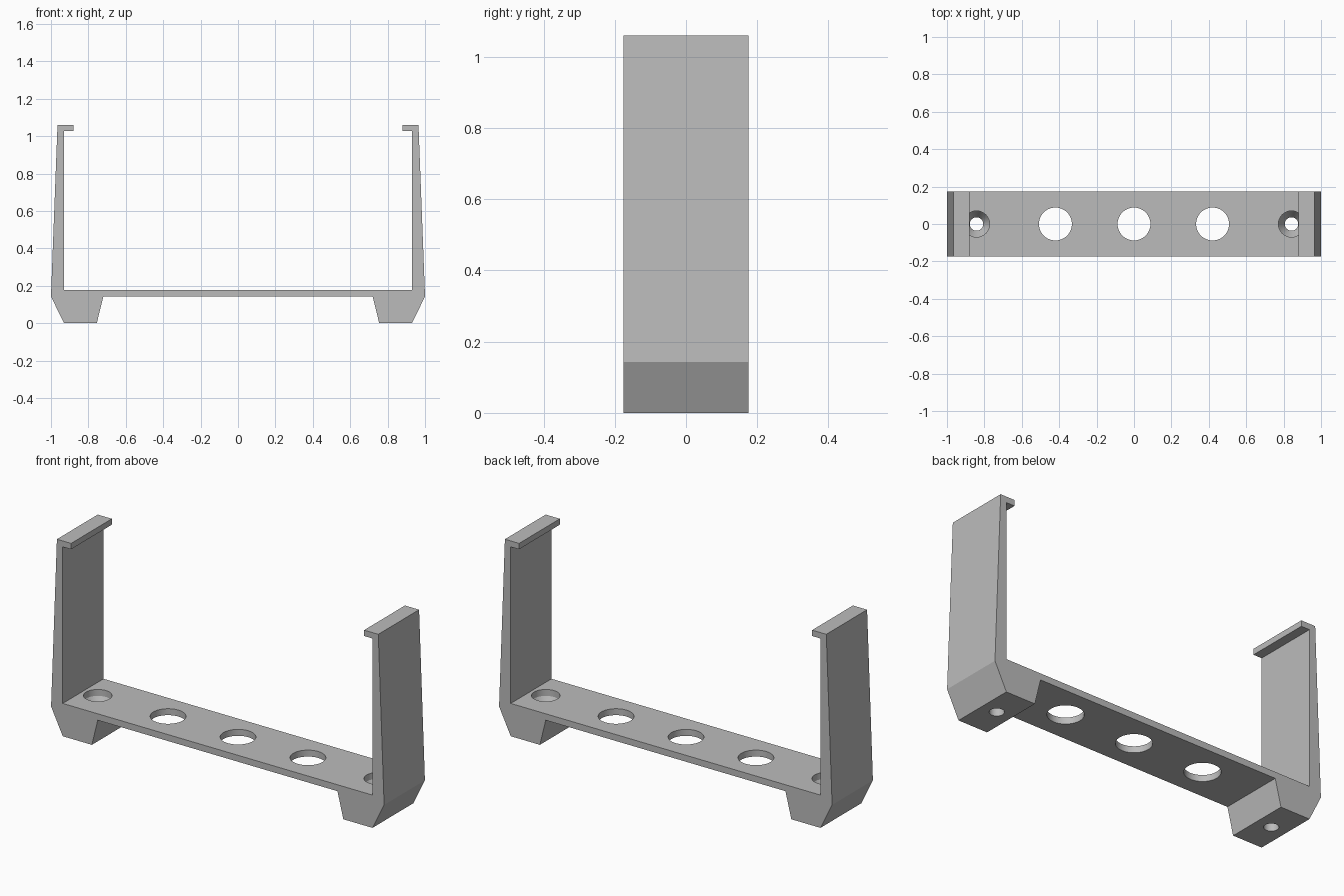
import bpy
import bmesh
from math import cos, sin, pi, radians

cube = bpy.data.objects.get("Cube")
if cube:
    bpy.data.objects.remove(cube, do_unlink=True)

DEPTH = 0.35
SEGMENTS = 48

grey = bpy.data.materials.new("plain grey")
grey.use_nodes = True
grey.diffuse_color = (0.5, 0.5, 0.5, 1)
grey.node_tree.nodes["Principled BSDF"].inputs["Base Color"].default_value = grey.diffuse_color


def add_object(name, bm):
    bmesh.ops.recalc_face_normals(bm, faces=bm.faces)
    mesh = bpy.data.meshes.new(name)
    bm.to_mesh(mesh)
    bm.free()
    mesh.materials.append(grey)
    obj = bpy.data.objects.new(name, mesh)
    bpy.context.collection.objects.link(obj)
    return obj


def hole_cutter(name, x, rings):
    """Turned solid: rings are (radius, height) from bottom to top."""
    bm = bmesh.new()
    angles = [2 * pi * i / SEGMENTS for i in range(SEGMENTS)]
    loops = [[bm.verts.new((x + r * cos(a), r * sin(a), z)) for a in angles]
             for r, z in rings]
    for low, high in zip(loops, loops[1:]):
        for i in range(SEGMENTS):
            j = (i + 1) % SEGMENTS
            bm.faces.new((low[i], low[j], high[j], high[i]))
    bm.faces.new(loops[0])
    bm.faces.new(loops[-1])
    obj = add_object(name, bm)
    obj.hide_render = True
    return obj


# Bracket: foot, arm and hooked lip on one side, mirrored and extruded
half = [(0.72, 0.143), (0.755, 0), (0.93, 0), (1, 0.143), (0.965, 1.06),
        (0.88, 1.06), (0.88, 1.028), (0.93, 1.028), (0.93, 0.178)]
outline = half + [(-x, z) for x, z in reversed(half)]
bm = bmesh.new()
front = bm.faces.new([bm.verts.new((x, -DEPTH / 2, z)) for x, z in outline])
extruded = bmesh.ops.extrude_face_region(bm, geom=[front], use_keep_orig=True)
back = [v for v in extruded["geom"] if isinstance(v, bmesh.types.BMVert)]
bmesh.ops.translate(bm, verts=back, vec=(0, DEPTH, 0))
bracket = add_object("bracket", bm)

# Round openings in the bar and countersunk screw holes in the feet
opening = [(0.088, 0.1), (0.088, 0.25)]
screw = [(0.036, -0.05), (0.036, 0.09), (0.07, 0.143), (0.07, 0.25)]
cutters = [hole_cutter("opening_cutter", x, opening) for x in (-0.42, 0, 0.42)]
cutters += [hole_cutter("screw_cutter", x, screw) for x in (-0.842, 0.842)]

bpy.ops.object.select_all(action='DESELECT')
bracket.select_set(True)
bpy.context.view_layer.objects.active = bracket
for cutter in cutters:
    cut = bracket.modifiers.new(cutter.name, 'BOOLEAN')
    cut.operation = 'DIFFERENCE'
    cut.solver = 'EXACT'
    cut.object = cutter
    bpy.ops.object.modifier_apply(modifier=cut.name)
    bpy.data.objects.remove(cutter, do_unlink=True)

bpy.ops.object.shade_smooth_by_angle(angle=radians(20))
